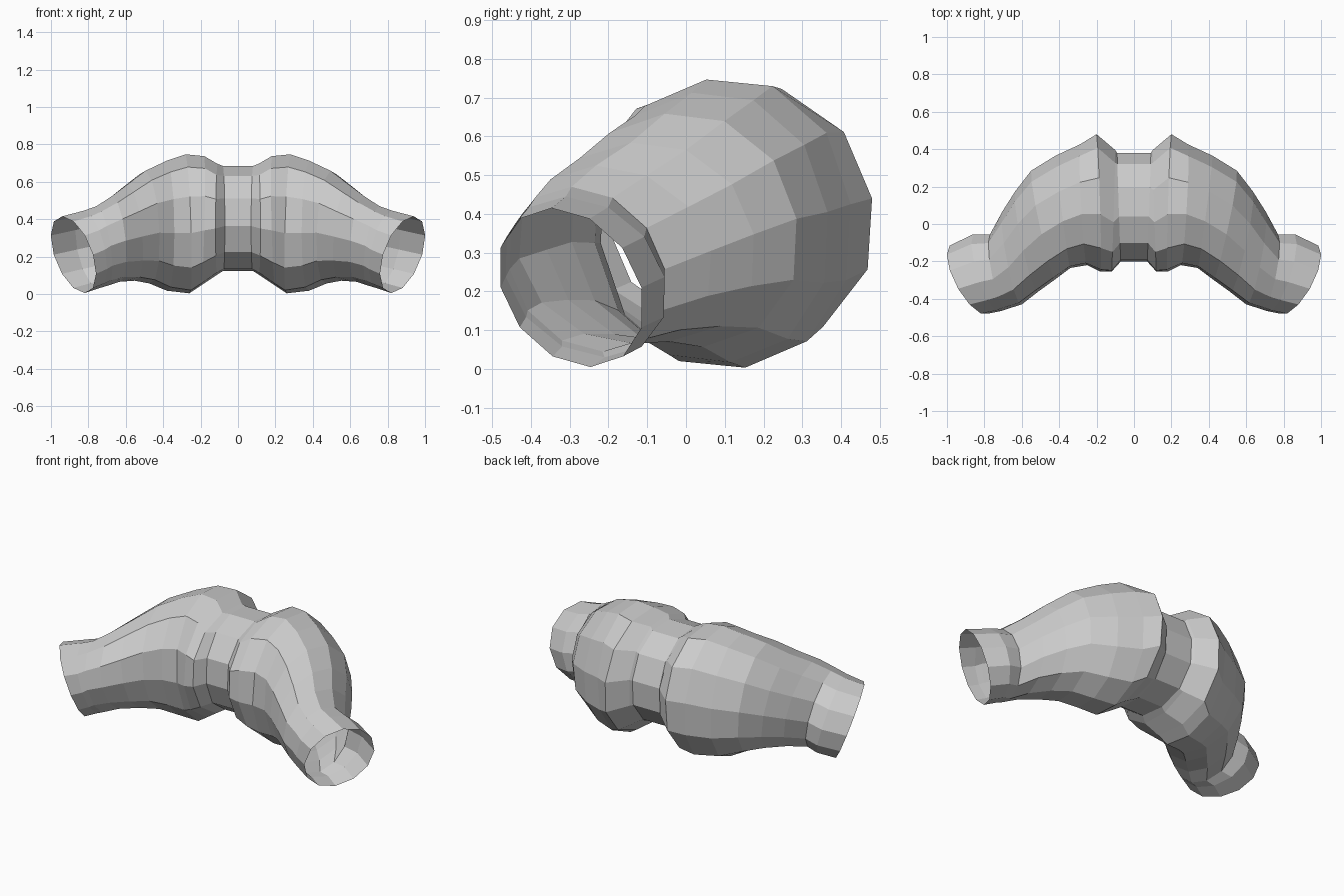
import bpy, bmesh, math
from mathutils import Vector

if "Cube" in bpy.data.objects:
    bpy.data.objects.remove(bpy.data.objects["Cube"])

SIDES = 12

# Each ring: back x,y | front x,y | top z, bottom z | top lean x,y | back lift z
RINGS = [
    (0.09, 0.38, 0.07, -0.20, 0.687, 0.12, 0.00, -0.05, 0.04),     # collar band
    (0.10, 0.395, 0.12, -0.255, 0.70, 0.10, 0.00, -0.06, 0.05),    # collar step
    (0.20, 0.48, 0.18, -0.255, 0.74, 0.04, -0.01, -0.06, 0.05),    # shoulder rim
    (0.29, 0.425, 0.25, -0.22, 0.75, 0.00, 0.01, -0.05, 0.05),
    (0.42, 0.365, 0.34, -0.235, 0.715, 0.015, 0.00, -0.05, 0.04),
    (0.55, 0.285, 0.42, -0.295, 0.66, 0.055, 0.01, -0.05, 0.03),
    (0.635, 0.175, 0.51, -0.36, 0.585, 0.07, 0.02, -0.05, 0.02),
    (0.705, 0.065, 0.60, -0.43, 0.525, 0.065, 0.02, -0.05, 0.01),
    (0.77, -0.055, 0.68, -0.455, 0.47, 0.045, 0.03, -0.04, 0.00),
    (0.86, -0.055, 0.71, -0.465, 0.445, 0.03, 0.04, -0.05, 0.00),  # wrist bend
    (0.985, -0.115, 0.775, -0.478, 0.415, 0.005, 0.06, -0.05, 0.00),  # open cuff
]


def ring_points(xb, yb, xf, yf, zt, zb, lx, ly, lift):
    """Leaning, slightly squared ellipse through the four sides of a section."""
    centre = Vector(((xb + xf) / 2, (yb + yf) / 2, (zt + zb) / 2))
    half_z = math.sqrt(((zt - zb) / 2) ** 2 - lift ** 2)
    across = Vector(((xb - xf) / 2, (yb - yf) / 2, lift))
    up = Vector((lx, ly, half_z))
    fullness = 0.03 if lift > 0.015 else 0.0
    for i in range(SIDES):
        a = 2 * math.pi * i / SIDES
        s = 1 + fullness * math.sin(2 * a) ** 2
        yield centre + (across * math.cos(a) + up * math.sin(a)) * s


# One open sleeve half, lofted from the middle band to the cuff
bm = bmesh.new()
loops = [[bm.verts.new((0, p.y, p.z)) for p in ring_points(*RINGS[0])]]
for ring in RINGS:
    loops.append([bm.verts.new(p) for p in ring_points(*ring)])
for a, b in zip(loops, loops[1:]):
    for i in range(SIDES):
        j = (i + 1) % SIDES
        bm.faces.new((a[i], a[j], b[j], b[i]))
bmesh.ops.recalc_face_normals(bm, faces=bm.faces)
# Open shell: make sure the normals point away from the tube's middle
bm.faces.ensure_lookup_table()
f = bm.faces[0]
if f.normal.dot(f.calc_center_median() - Vector((0, 0.095, 0.4))) < 0:
    bmesh.ops.reverse_faces(bm, faces=bm.faces)

mesh = bpy.data.meshes.new("sleeves")
bm.to_mesh(mesh)
bm.free()
sleeves = bpy.data.objects.new("sleeves", mesh)
bpy.context.collection.objects.link(sleeves)

# Opposite sleeve
mirror = sleeves.modifiers.new("mirror", 'MIRROR')
mirror.use_axis[0] = True
mirror.use_clip = True
